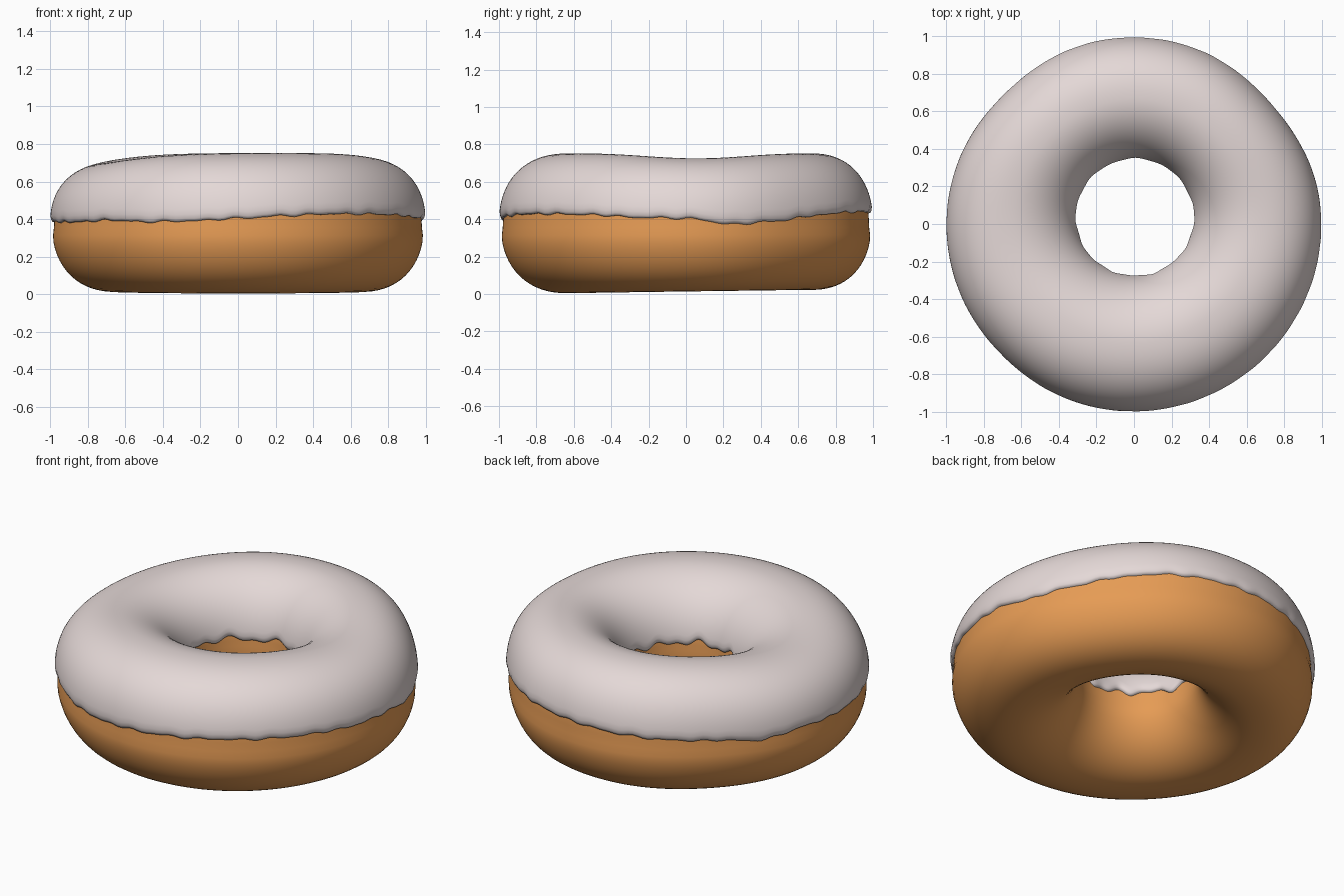
import bpy, math

if "Cube" in bpy.data.objects:
    bpy.data.objects.remove(bpy.data.objects["Cube"])

N = 240           # steps around the ring
ZC = 0.38         # height of the waist

# height of the icing's outer edge every 15 degrees, counted from +x
EDGE = [.405, .372, .39, .42, .44, .445, .44, .43, .42, .41, .38, .40,
        .39, .385, .385, .395, .385, .39, .405, .42, .43, .43, .425, .41]


def bump(t, centre, width):
    d = (math.degrees(t) - centre + 180) % 360 - 180
    return math.exp(-(d / width) ** 2)


def outer_edge(t):
    f = math.degrees(t) / 15
    i = int(f) % 24
    k = f - int(f)
    k = k * k * (3 - 2 * k)
    z = EDGE[i] * (1 - k) + EDGE[(i + 1) % 24] * k
    return z + .004 * math.sin(31 * t) + .003 * math.sin(47 * t + 1)


def inner_edge(t):
    return .412 + .012 * math.sin(9 * t) + .009 * math.sin(16 * t + 2) + .005 * math.sin(5 * t + 1)


def limits(t):
    # outer radius, hole radius, top and bottom height of the slightly uneven ring
    out = 1 - .026 * bump(t, 40, 22) - .02 * bump(t, 135, 22) - .008 * bump(t, 225, 20)
    hole = .307 + .037 * math.sin(t) + .005 * math.cos(t)
    top = .752 - .05 * bump(t, 185, 45) - .027 * bump(t, 5, 32)
    bottom = -.004 + .009 * (1 + math.sin(t))
    return out, hole, top, bottom


def power(p):
    return 2.25 if math.cos(p) > 0 else 2.0


def section(t, p, shrink):
    # point on the ring: angle t around it, angle p around its rounded cross-section
    out, hole, top, bottom = limits(t)
    e = 2 / power(p)
    c, s = math.cos(p), math.sin(p)
    half = (out - hole) / 2 - shrink
    r = (out + hole) / 2 + half * math.copysign(abs(c) ** e, c)
    h = (top - ZC if s > 0 else ZC - bottom) - shrink
    return (r * math.cos(t), r * math.sin(t), ZC + h * math.copysign(abs(s) ** e, s))


def angle_at(t, z, n):
    # cross-section angle that reaches height z
    _, _, top, bottom = limits(t)
    h = top - ZC if z > ZC else ZC - bottom
    return math.copysign(math.asin((abs(z - ZC) / h) ** (n / 2)), z - ZC)


def make(name, rings, closed, colour):
    m = len(rings[0])
    verts = [v for ring in rings for v in ring]
    faces = []
    for i in range(N):
        a, b = i * m, (i + 1) % N * m
        for j in range(m if closed else m - 1):
            k = (j + 1) % m
            faces.append((a + j, b + j, b + k, a + k))
    mesh = bpy.data.meshes.new(name)
    mesh.from_pydata(verts, [], faces)
    mesh.polygons.foreach_set("use_smooth", [True] * len(faces))
    mat = bpy.data.materials.new(name + "_colour")
    mat.diffuse_color = (*colour, 1)
    mat.use_nodes = True
    mat.node_tree.nodes["Principled BSDF"].inputs["Base Color"].default_value = mat.diffuse_color
    mesh.materials.append(mat)
    obj = bpy.data.objects.new(name, mesh)
    bpy.context.collection.objects.link(obj)


# dough ring with a shallow groove round its waist
dough = []
for i in range(N):
    t = 2 * math.pi * i / N
    ring = []
    for j in range(64):
        p = 2 * math.pi * (j + .5) / 64
        z = section(t, p, 0)[2]
        shrink = .008 + .014 * math.exp(-((z - ZC) / .06) ** 2)
        if z > ZC:
            shrink = max(shrink, .022)
        ring.append(section(t, p, shrink))
    dough.append(ring)
make("dough", dough, True, (.79, .33, .09))

# icing shell with a rolled lip along both wavy edges
LIP = [(0, .03), (0, .013), (.03, .005), (.08, 0)]
icing = []
for i in range(N):
    t = 2 * math.pi * i / N
    p0 = angle_at(t, outer_edge(t), 2.25)
    p1 = math.pi - angle_at(t, inner_edge(t), 2.0)
    ring = [section(t, p0 + d, s) for d, s in LIP]
    a, b = p0 + .08, p1 - .08
    ring += [section(t, a + (b - a) * j / 40, 0) for j in range(1, 40)]
    ring += [section(t, p1 - d, s) for d, s in reversed(LIP)]
    icing.append(ring)
make("icing", icing, False, (.78, .69, .68))
